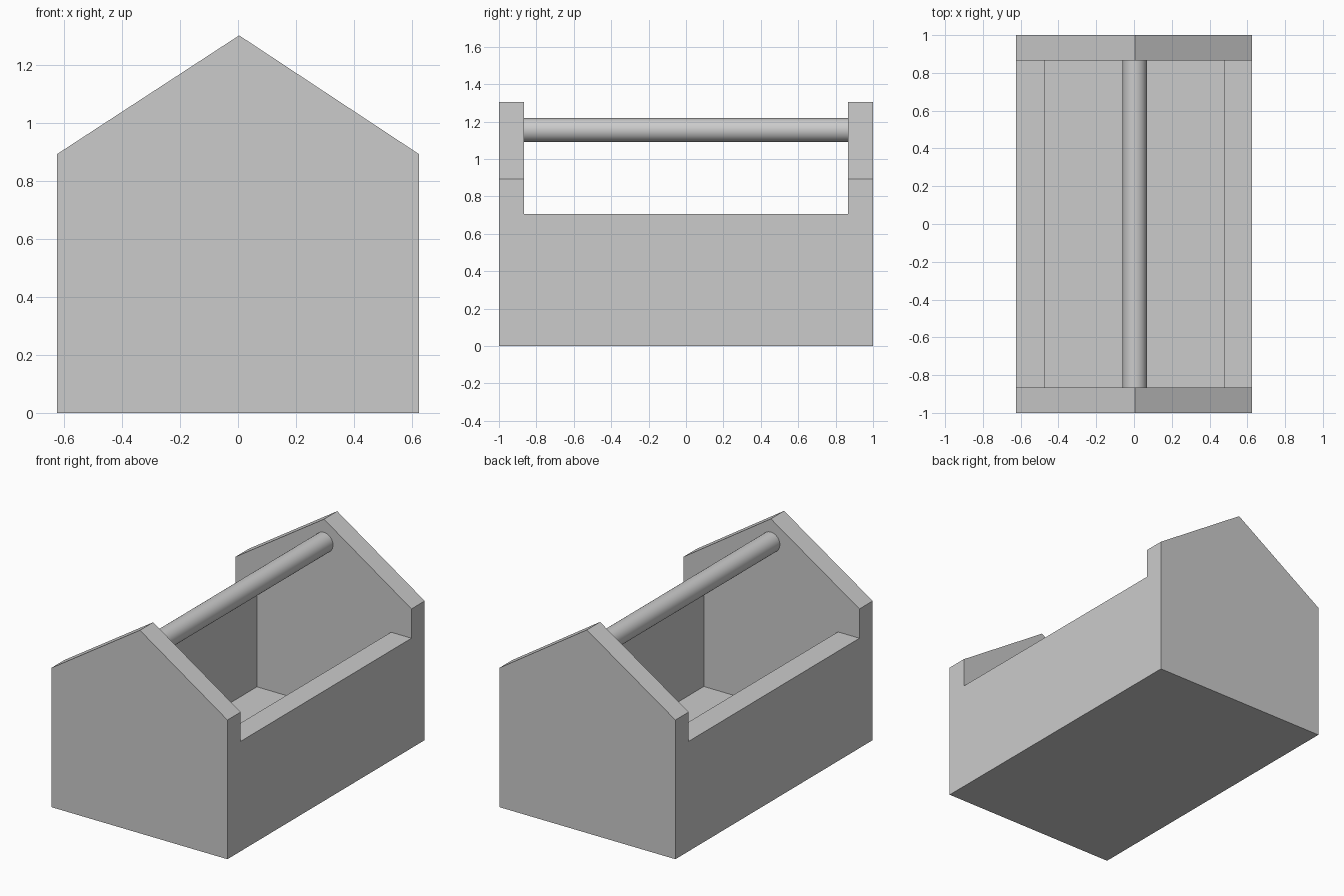
import bpy
import bmesh
from mathutils import Matrix

if "Cube" in bpy.data.objects:
    bpy.data.objects.remove(bpy.data.objects["Cube"])

HALF_W, HALF_L = 0.625, 1.0     # outer half width and half length
INNER_L = 0.866                 # inner face of the end panels
MID_X = 0.004                   # ridge, handle and cavity centre line
CAVITY = 0.476                  # half width of the cavity
WALL_H, FLOOR_H = 0.705, 0.10


def make_object(name, bm):
    bmesh.ops.recalc_face_normals(bm, faces=bm.faces)
    mesh = bpy.data.meshes.new(name)
    bm.to_mesh(mesh)
    bm.free()
    obj = bpy.data.objects.new(name, mesh)
    bpy.context.collection.objects.link(obj)
    return obj


def prism(name, profile, y0, y1):
    """Extrude an x-z outline along y."""
    bm = bmesh.new()
    face = bm.faces.new([bm.verts.new((x, y0, z)) for x, z in profile])
    ext = bmesh.ops.extrude_face_region(bm, geom=[face])["geom"]
    verts = [g for g in ext if isinstance(g, bmesh.types.BMVert)]
    bmesh.ops.translate(bm, verts=verts, vec=(0, y1 - y0, 0))
    return make_object(name, bm)


def rect(x0, x1, z1):
    return [(x0, 0), (x1, 0), (x1, z1), (x0, z1)]


# Gabled end panels
gable = [(-HALF_W, 0), (HALF_W, 0), (HALF_W, 0.893),
         (MID_X, 1.303), (-HALF_W, 0.893)]
prism("front_end_panel", gable, -HALF_L, -INNER_L)
prism("back_end_panel", gable, INNER_L, HALF_L)

# Low side walls and the floor between them
left, right = MID_X - CAVITY, MID_X + CAVITY
prism("left_wall", rect(-HALF_W, left, WALL_H), -INNER_L, INNER_L)
prism("right_wall", rect(right, HALF_W, WALL_H), -INNER_L, INNER_L)
prism("floor", rect(left, right, FLOOR_H), -INNER_L, INNER_L)

# Round carrying handle, let slightly into the end panels
bm = bmesh.new()
bmesh.ops.create_cone(
    bm, cap_ends=True, segments=48, radius1=0.064, radius2=0.064,
    depth=2 * INNER_L + 0.04,
    matrix=Matrix.Translation((MID_X, 0, 1.154)) @ Matrix.Rotation(1.5707963, 4, 'X'))
handle = make_object("handle", bm)
bpy.context.view_layer.objects.active = handle
handle.select_set(True)
bpy.ops.object.shade_smooth_by_angle()
